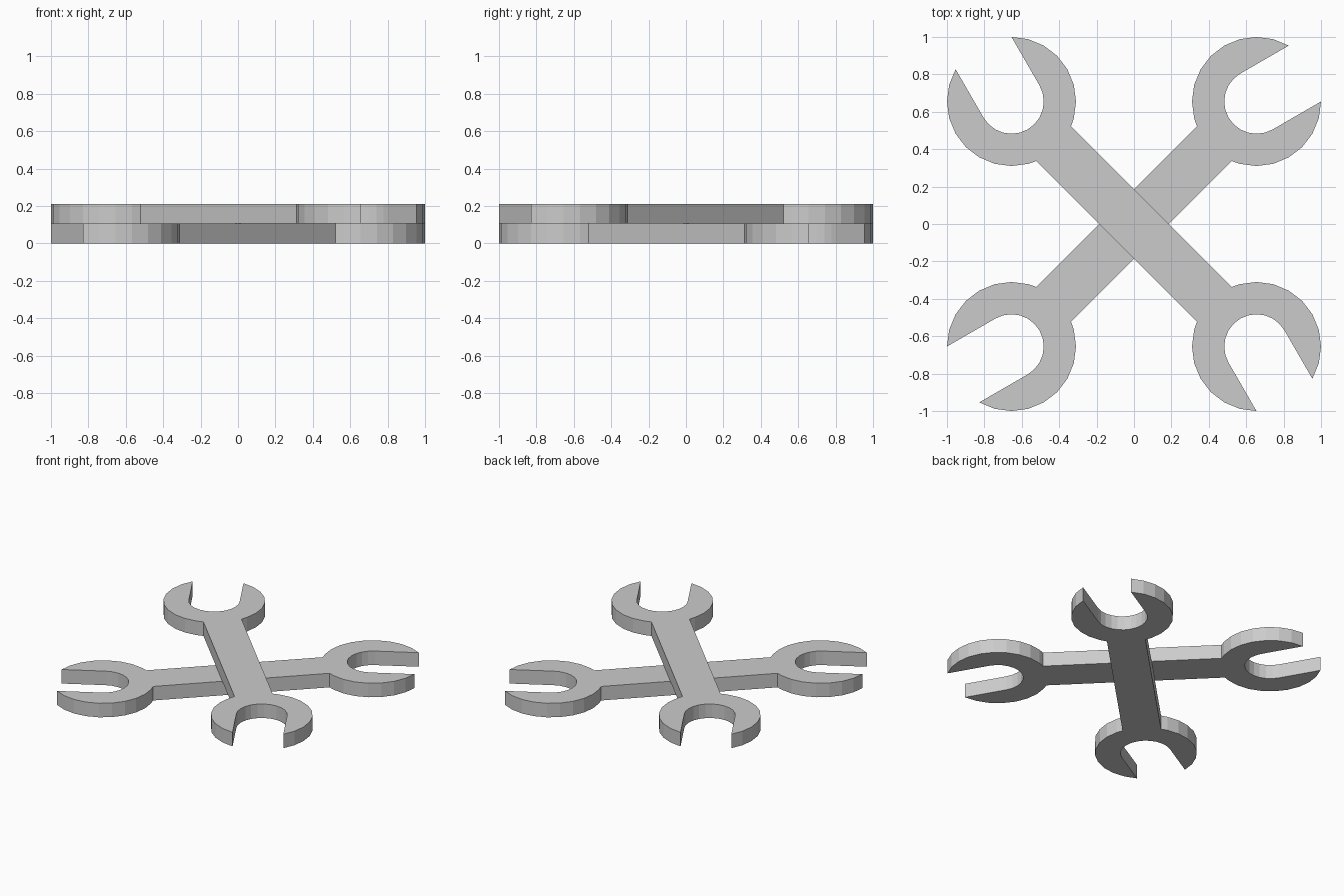
import bpy, bmesh
from math import radians, cos, sin
from mathutils import Matrix, Vector

if "Cube" in bpy.data.objects:
    bpy.data.objects.remove(bpy.data.objects["Cube"])

C, R, SLOT, T = 0.655, 0.345, 0.1725, 0.105   # head centre, head radius, slot radius, thickness


def arc(r, angles):
    return [Vector((C + r * cos(radians(a)), C + r * sin(radians(a)), 0)) for a in angles]


def wrench(name, z, turn):
    # one open-jaw head: outer arc, tip, slot, tip, outer arc
    half = (arc(R, [247.3] + list(range(255, 361, 15)))
            + arc(SLOT, range(300, 119, -15))
            + arc(R, list(range(60, 196, 15)) + [202.7]))
    # the opposite head is the same outline turned half way round
    outline = half + [-p for p in half]

    bm = bmesh.new()
    face = bm.faces.new([bm.verts.new(p) for p in outline])
    ext = bmesh.ops.extrude_face_region(bm, geom=[face], use_keep_orig=True)
    top = [v for v in ext["geom"] if isinstance(v, bmesh.types.BMVert)]
    bmesh.ops.translate(bm, verts=top, vec=(0, 0, T))
    bmesh.ops.recalc_face_normals(bm, faces=bm.faces)
    bm.transform(Matrix.Translation((0, 0, z)) @ Matrix.Rotation(radians(turn), 4, 'Z'))

    mesh = bpy.data.meshes.new(name)
    bm.to_mesh(mesh)
    bm.free()
    bpy.context.collection.objects.link(bpy.data.objects.new(name, mesh))


# two crossed wrenches, one lying on the other
wrench("lower_wrench", 0, 0)
wrench("upper_wrench", T, 90)
